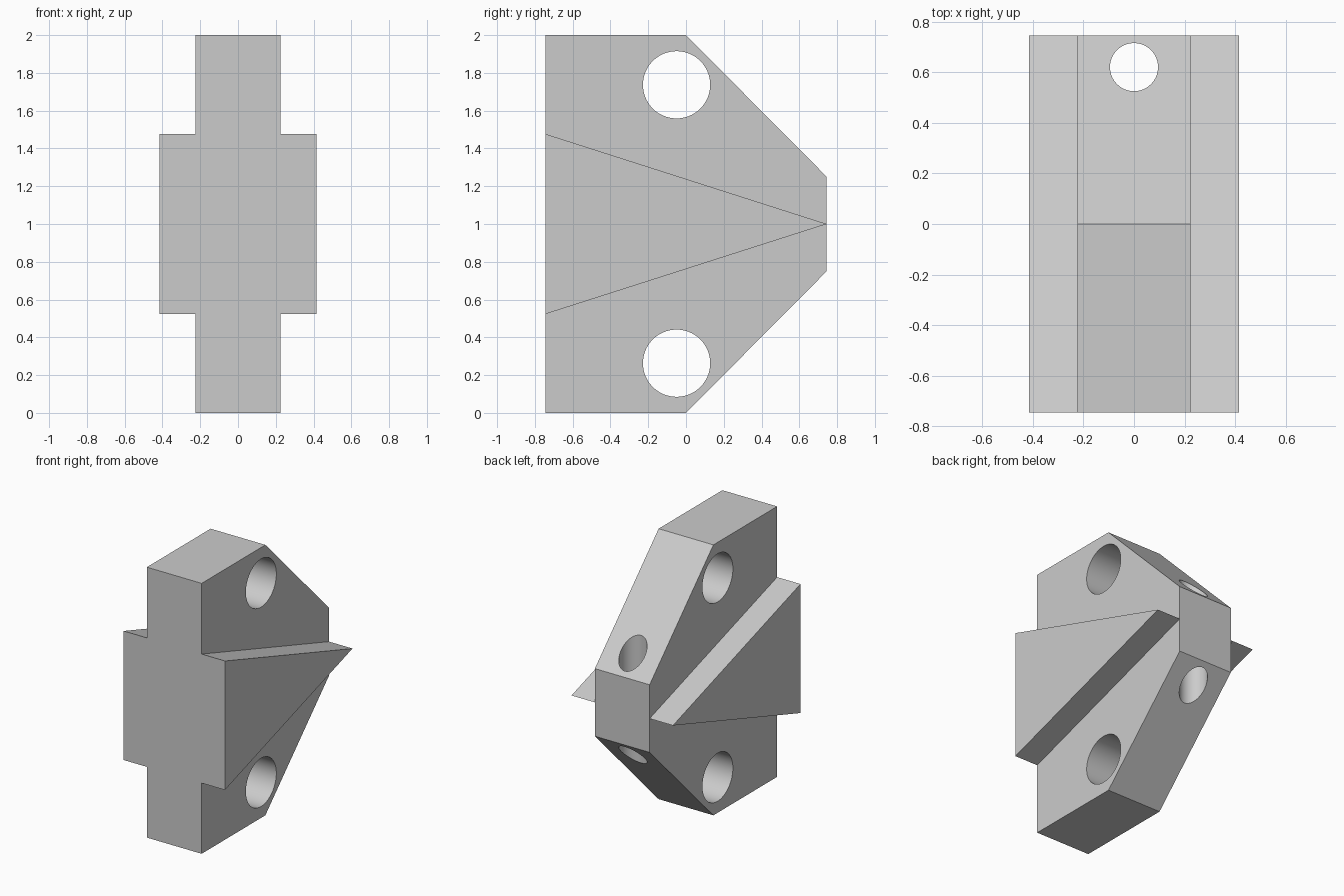
import bpy, bmesh, math

cube = bpy.data.objects.get("Cube")
if cube:
    bpy.data.objects.remove(cube, do_unlink=True)

grey = bpy.data.materials.new("plain grey")
grey.use_nodes = True
colour = (0.6, 0.6, 0.6, 1)
grey.diffuse_color = colour
grey.node_tree.nodes["Principled BSDF"].inputs["Base Color"].default_value = colour


def prism(name, profile, half_width):
    """Extrude a (y, z) outline symmetrically along x."""
    bm = bmesh.new()
    face = bm.faces.new([bm.verts.new((-half_width, y, z)) for y, z in profile])
    out = bmesh.ops.extrude_face_region(bm, geom=[face])
    verts = [v for v in out["geom"] if isinstance(v, bmesh.types.BMVert)]
    bmesh.ops.translate(bm, verts=verts, vec=(2 * half_width, 0, 0))
    bmesh.ops.recalc_face_normals(bm, faces=bm.faces)
    mesh = bpy.data.meshes.new(name)
    bm.to_mesh(mesh)
    bm.free()
    mesh.materials.append(grey)
    obj = bpy.data.objects.new(name, mesh)
    bpy.context.collection.objects.link(obj)
    return obj


def drill(name, radius, depth, location, rotation=(0, 0, 0)):
    bpy.ops.mesh.primitive_cylinder_add(vertices=64, radius=radius, depth=depth,
                                        location=location, rotation=rotation)
    obj = bpy.context.object
    obj.name = name
    obj.data.materials.append(grey)
    return obj


def combine(target, tool, operation):
    mod = target.modifiers.new(tool.name, "BOOLEAN")
    mod.operation, mod.solver, mod.object = operation, "EXACT", tool
    bpy.ops.object.select_all(action="DESELECT")
    bpy.context.view_layer.objects.active = target
    target.select_set(True)
    bpy.ops.object.modifier_apply(modifier=mod.name)
    bpy.data.objects.remove(tool, do_unlink=True)


front, back = -0.745, 0.745

# Central plate with chamfered rear corners
body = prism("bracket_body", [(front, 0), (0, 0), (back, 0.75), (back, 1.25),
                              (0, 2), (front, 2)], 0.224)

# Wide wedge tapering to the back, forming both side fins
wedge = prism("side_wedge", [(front, 0.523), (back, 1), (front, 1.477)], 0.415)
combine(body, wedge, "UNION")

# Cross holes above and below the wedge
for label, z in (("lower", 0.263), ("upper", 1.737)):
    hole = drill(label + "_cross_hole", 0.178, 1, (0, -0.05, z), (0, math.pi / 2, 0))
    combine(body, hole, "DIFFERENCE")

# Vertical hole near the back
combine(body, drill("vertical_hole", 0.095, 3, (0, 0.62, 1)), "DIFFERENCE")

body.select_set(True)
bpy.context.view_layer.objects.active = body
bpy.ops.object.shade_smooth_by_angle(angle=math.radians(30))
